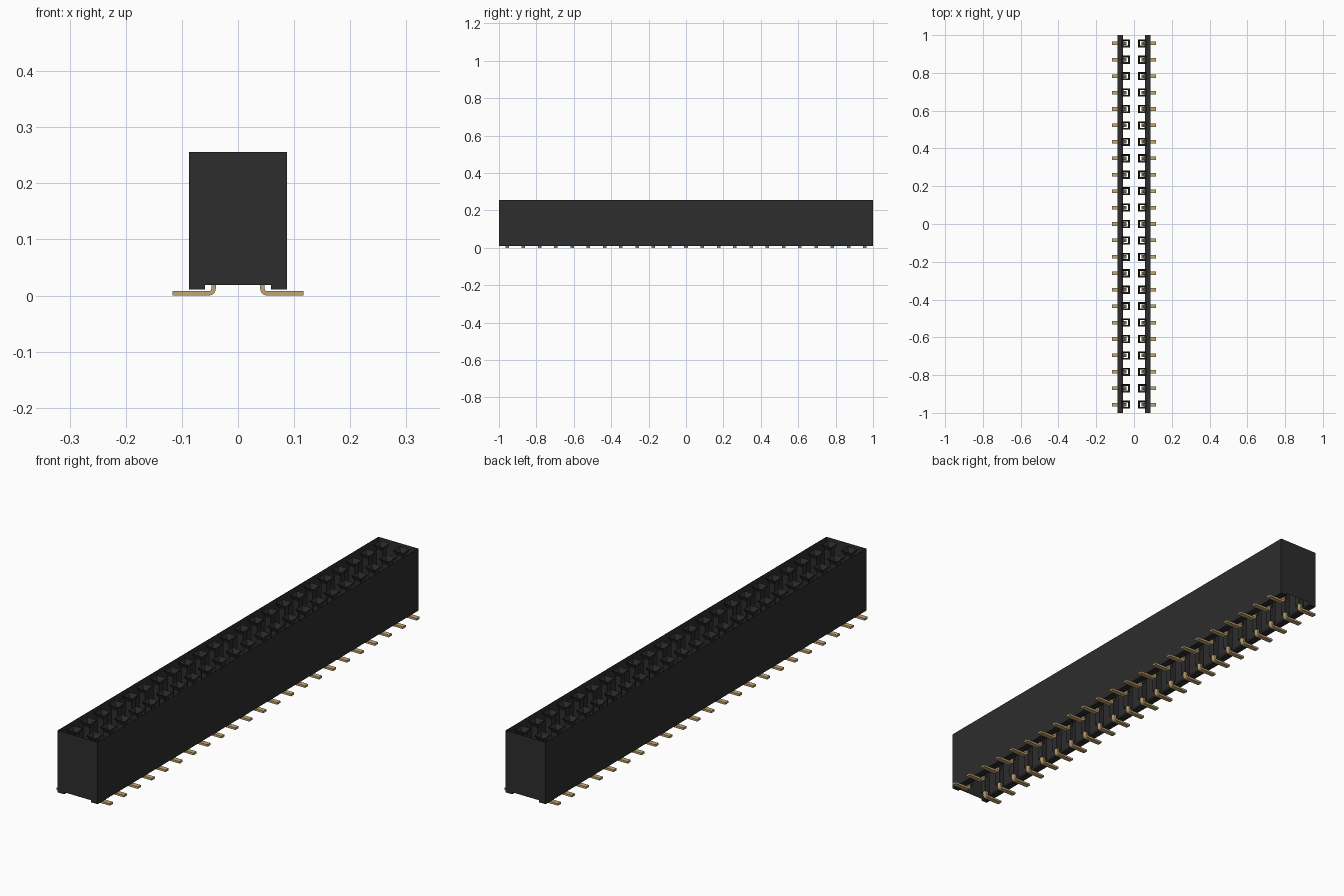
import bpy, bmesh
from mathutils import Vector

cube = bpy.data.objects.get("Cube")
if cube:
    bpy.data.objects.remove(cube, do_unlink=True)


def material(name, color):
    m = bpy.data.materials.new(name)
    m.use_nodes = True
    m.diffuse_color = (*color, 1)
    m.node_tree.nodes["Principled BSDF"].inputs["Base Color"].default_value = (*color, 1)
    return m


BLACK = material("black plastic", (0.026, 0.026, 0.026))
GOLD = material("gold contact", (0.55, 0.38, 0.17))

COUNT = 23
PITCH = 2 / COUNT
ROW = PITCH / 2
HALF_W, TOP, FLOOR, RAIL_Z, RAIL_X = 0.087, 0.256, 0.019, 0.011, 0.059


def finish(bm, name, mat):
    bmesh.ops.remove_doubles(bm, verts=bm.verts, dist=1e-5)
    mesh = bpy.data.meshes.new(name)
    bm.to_mesh(mesh)
    bm.free()
    mesh.materials.append(mat)
    obj = bpy.data.objects.new(name, mesh)
    bpy.context.collection.objects.link(obj)
    return obj


def face(bm, pts):
    return bm.faces.new([bm.verts.new(p) for p in pts])


def bridge(bm, a, b):
    for i in range(len(a)):
        j = (i + 1) % len(a)
        bm.faces.new((a[i], a[j], b[j], b[i]))


# housing: open thin-walled channel with two standing rails below
bm = bmesh.new()
side = [(HALF_W, TOP), (HALF_W, RAIL_Z), (RAIL_X, RAIL_Z), (RAIL_X, FLOOR)]
for s in (1, -1):
    for (x0, z0), (x1, z1) in zip(side, side[1:]):
        pts = [(s * x0, -1, z0), (s * x1, -1, z1), (s * x1, 1, z1), (s * x0, 1, z0)]
        face(bm, pts[::-s])
outline = side + [(-x, z) for x, z in reversed(side)]
for y in (-1, 1):
    face(bm, [(x, y, z) for x, z in outline][::y])
finish(bm, "housing", BLACK)

# sockets: square lead-in funnel over a narrow full-depth sleeve
levels = [(0.0215, TOP), (0.0125, TOP - 0.02), (0.0125, FLOOR)]
bm = bmesh.new()
for n in range(COUNT):
    for s in (1, -1):
        cx, cy = s * ROW, (n + 0.5) * PITCH - 1
        rings = [[bm.verts.new((cx + a * r, cy + b * r, z))
                  for a, b in ((1, 1), (-1, 1), (-1, -1), (1, -1))] for r, z in levels]
        for a, b in zip(rings, rings[1:]):
            bridge(bm, a, b)
finish(bm, "sockets", BLACK)

# contacts: bent strips, flat foot outside and upright blade in the sleeve
T = 0.004
path = [(0.117, T), (0.05, T), (0.0465, 0.0055), (0.0445, 0.0085), (ROW, 0.012), (ROW, 0.19)]
bm = bmesh.new()
for n in range(COUNT):
    cy = (n + 0.5) * PITCH - 1
    for s in (1, -1):
        rings = []
        for i, (x, z) in enumerate(path):
            p = Vector(path[max(i - 1, 0)])
            q = Vector(path[min(i + 1, len(path) - 1)])
            d = (q - p).normalized()
            nx, nz = -d.y * T, d.x * T
            rings.append([bm.verts.new((s * (x + k * nx), cy + w * 0.0095, z + k * nz))
                          for k, w in ((1, 1), (1, -1), (-1, -1), (-1, 1))])
        for a, b in zip(rings, rings[1:]):
            bridge(bm, a, b)
        bm.faces.new(rings[0])
        bm.faces.new(rings[-1])
bmesh.ops.recalc_face_normals(bm, faces=bm.faces)
finish(bm, "contacts", GOLD)
